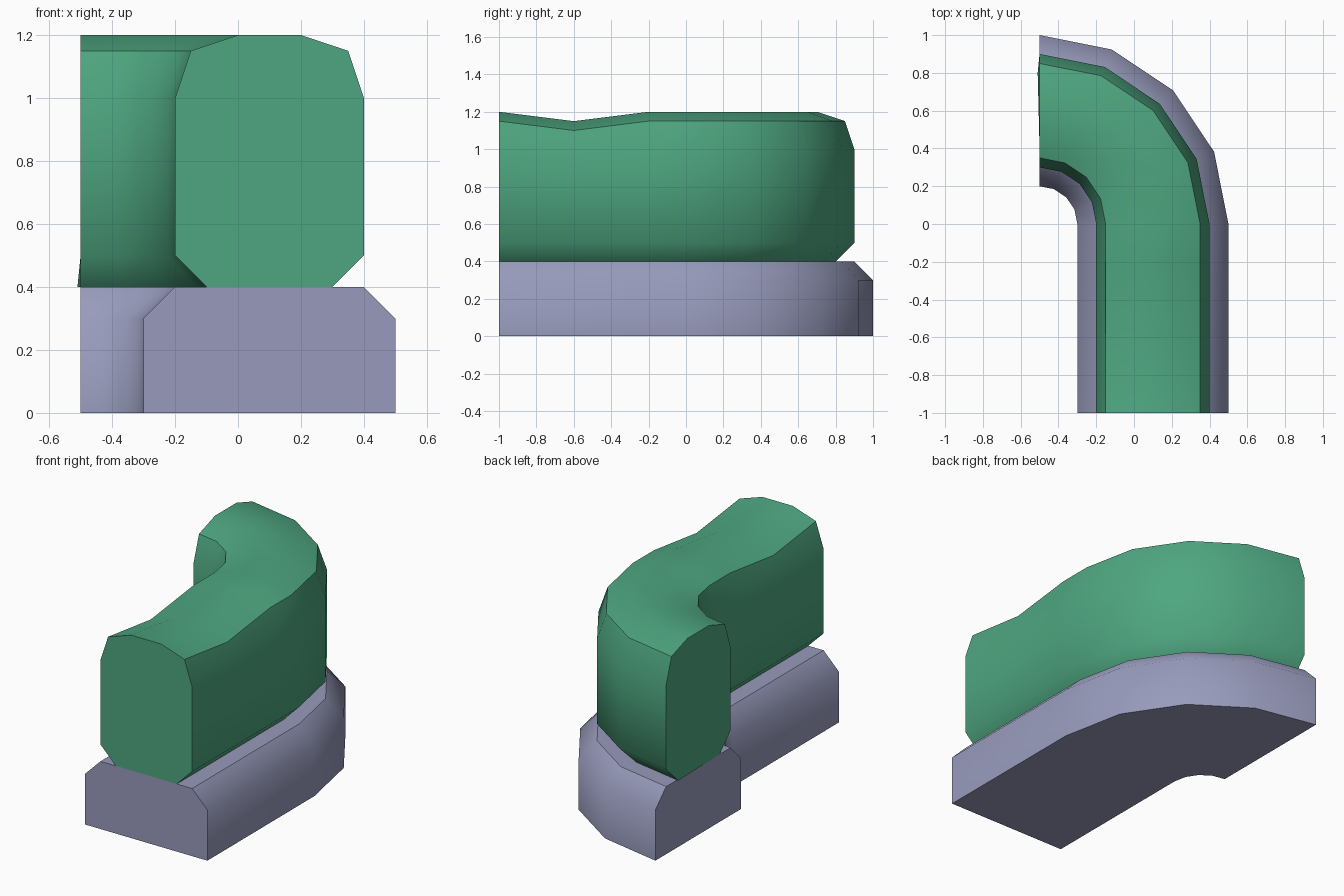
import bpy
import bmesh
from math import cos, sin, radians, pi

cube = bpy.data.objects.get("Cube")
if cube:
    bpy.data.objects.remove(cube, do_unlink=True)

BEND_X, PATH_RADIUS = -0.5, 0.6
SEAM_Z = 0.4


def material(name, rgb):
    mat = bpy.data.materials.new(name)
    mat.use_nodes = True
    colour = (*rgb, 1)
    mat.diffuse_color = colour
    mat.node_tree.nodes["Principled BSDF"].inputs["Base Color"].default_value = colour
    return mat


def stations(straight):
    """Path as (y offset, angle): a straight run, then a quarter turn."""
    return [(y, 0) for y in straight] + [(0, i * pi / 8) for i in range(5)]


def sweep(name, half_profile, straight, mat, shape=None):
    """Sweep a mirrored section, given from bottom to top, along the path."""
    section = half_profile + [(-w, z) for w, z in reversed(half_profile)]
    bm = bmesh.new()
    rings = []
    for y, angle in stations(straight):
        ring = []
        for w, z in section:
            if shape:
                z = shape(y, z)
            r = PATH_RADIUS + w
            ring.append(bm.verts.new((BEND_X + r * cos(angle), y + r * sin(angle), z)))
        rings.append(ring)
    n = len(section)
    for a, b in zip(rings, rings[1:]):
        for i in range(n):
            j = (i + 1) % n
            bm.faces.new((a[i], a[j], b[j], b[i]))
    bm.faces.new(rings[0])
    bm.faces.new(rings[-1])
    bmesh.ops.recalc_face_normals(bm, faces=bm.faces)
    # crisp edge where hedge and base meet
    for edge in bm.edges:
        if all(abs(v.co.z - SEAM_Z) < 0.001 for v in edge.verts):
            edge.smooth = False
    mesh = bpy.data.meshes.new(name)
    bm.to_mesh(mesh)
    bm.free()
    obj = bpy.data.objects.new(name, mesh)
    bpy.context.collection.objects.link(obj)
    mesh.materials.append(mat)
    bpy.ops.object.select_all(action="DESELECT")
    obj.select_set(True)
    bpy.context.view_layer.objects.active = obj
    bpy.ops.object.shade_smooth_by_angle(angle=radians(50))
    return obj


def hedge_dip(y, z):
    """Uneven trimming along the straight run."""
    if y == -0.6 and z > 0.9:
        return z - 0.05
    if y == -0.2 and 0.9 < z < 1.1:
        return z - 0.05
    return z


green = material("hedge green", (0.076, 0.381, 0.216))
stone = material("stone violet", (0.314, 0.328, 0.503))

# Stone base with chamfered upper edges
sweep("stone_base", [(0.4, 0), (0.4, 0.3), (0.3, SEAM_Z)], [-1], stone)

# Trimmed hedge with a rounded top
hedge = sweep("hedge",
              [(0.2, SEAM_Z), (0.3, 0.5), (0.3, 1.0), (0.25, 1.15), (0.1, 1.2)],
              [-1, -0.6, -0.2], green, hedge_dip)

# Slight flare at the outer foot of the far end
for v in hedge.data.vertices:
    if v.co.x < -0.49 and v.co.z < 0.45 and v.co.y > 0.7:
        v.co.x -= 0.01
